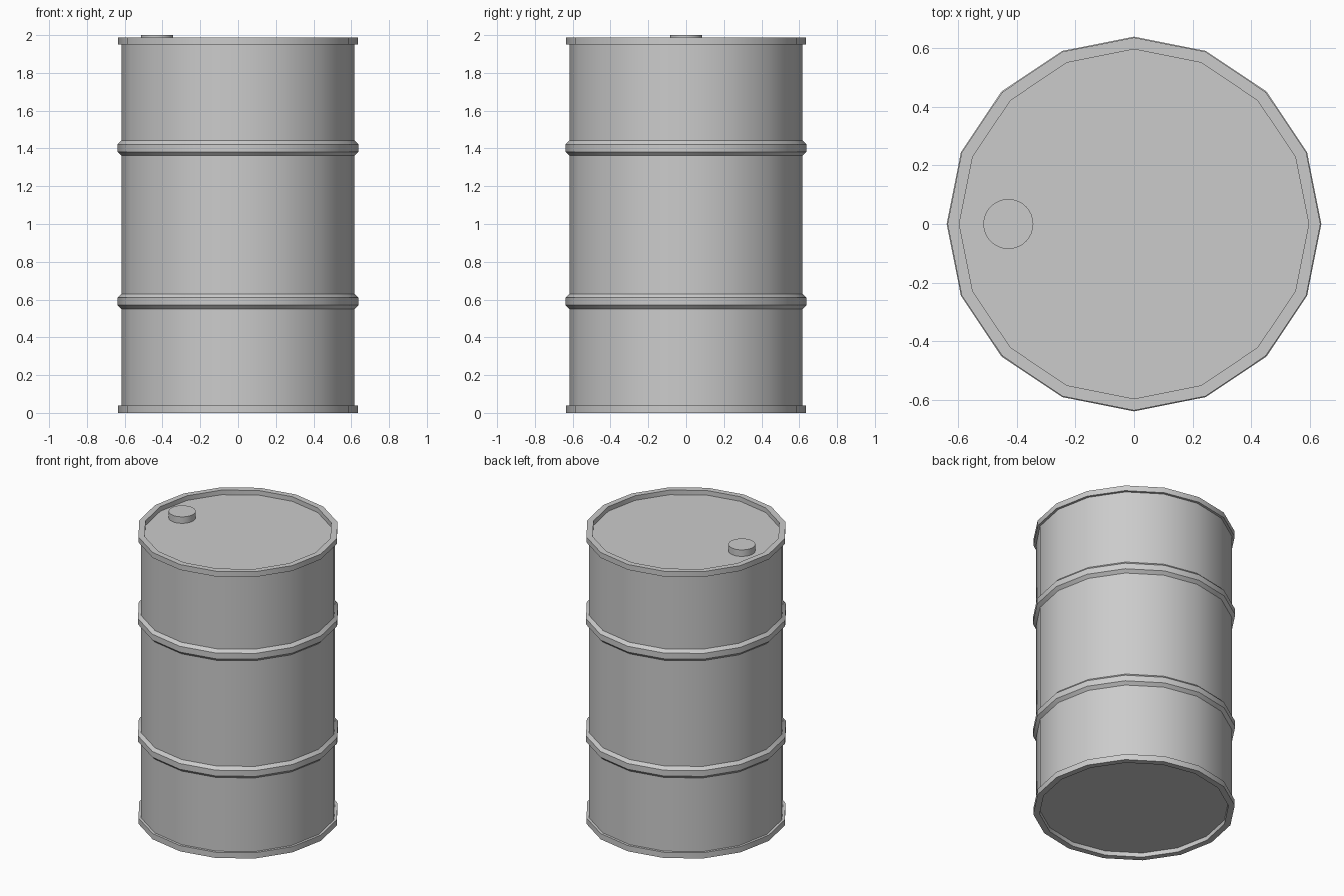
import bpy, bmesh, math

if "Cube" in bpy.data.objects:
    bpy.data.objects.remove(bpy.data.objects["Cube"])

R_BODY, R_RIM, R_RIB, R_LID = 0.618, 0.635, 0.638, 0.595
SIDES = 16


def lathe(name, profile, sides, x=0.0):
    """Revolve an (r, z) profile, listed from bottom to top, and cap both ends."""
    bm = bmesh.new()
    rings = []
    for r, z in profile:
        rings.append([bm.verts.new((x + r * math.cos(2 * math.pi * i / sides),
                                    r * math.sin(2 * math.pi * i / sides), z))
                      for i in range(sides)])
    for a, b in zip(rings, rings[1:]):
        for i in range(sides):
            j = (i + 1) % sides
            bm.faces.new((a[i], a[j], b[j], b[i]))
    bm.faces.new(rings[0][::-1])
    bm.faces.new(rings[-1])
    bmesh.ops.recalc_face_normals(bm, faces=bm.faces)
    mesh = bpy.data.meshes.new(name)
    bm.to_mesh(mesh)
    bm.free()
    obj = bpy.data.objects.new(name, mesh)
    bpy.context.collection.objects.link(obj)
    bpy.ops.object.select_all(action='DESELECT')
    obj.select_set(True)
    bpy.context.view_layer.objects.active = obj
    bpy.ops.object.shade_smooth_by_angle(angle=math.radians(30))
    return obj


def rib(z):
    """Raised hoop around the body."""
    return [(R_BODY, z - 0.04), (R_RIB, z - 0.02), (R_RIB, z + 0.02), (R_BODY, z + 0.04)]


# Drum: recessed bottom, lower rim, two hoops, upper rim, recessed lid
drum = [(R_LID, 0.03), (R_LID, 0), (R_RIM, 0), (R_RIM, 0.04), (R_BODY, 0.04)]
drum += rib(0.59) + rib(1.402)
drum += [(R_BODY, 1.95), (R_RIM, 1.95), (R_RIM, 1.987), (R_LID, 1.987), (R_LID, 1.955)]
lathe("drum_body", drum, SIDES)

# Filler cap on the lid
lathe("filler_cap", [(0.085, 1.955), (0.085, 2.0)], 32, x=-0.428)
